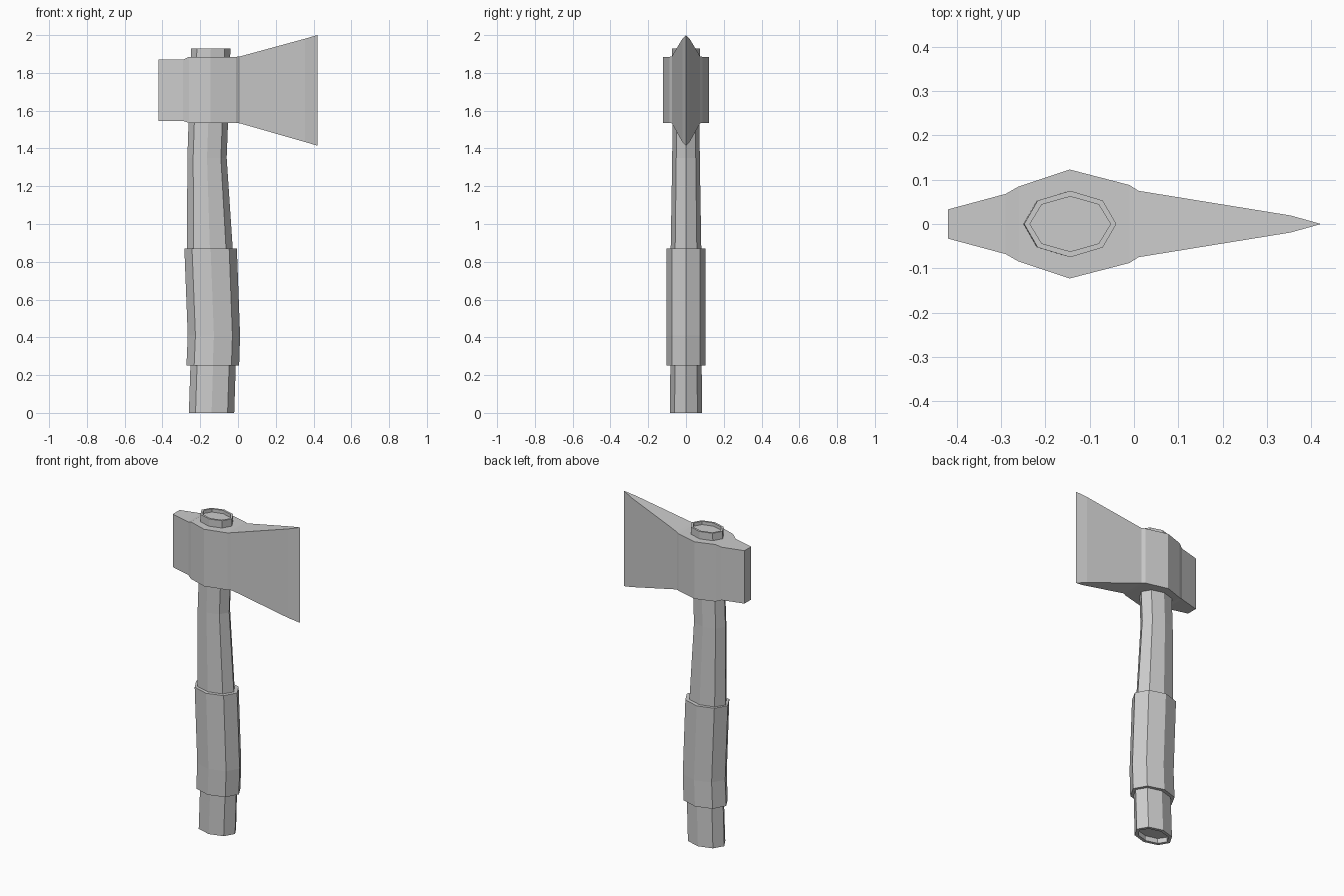
import bpy, bmesh, math

if "Cube" in bpy.data.objects:
    bpy.data.objects.remove(bpy.data.objects["Cube"])


def loft(name, rings):
    """Skin a list of closed rings, cap both ends, return the object."""
    bm = bmesh.new()
    loops = [[bm.verts.new(p) for p in ring] for ring in rings]
    n = len(loops[0])
    for a, b in zip(loops, loops[1:]):
        for i in range(n):
            j = (i + 1) % n
            bm.faces.new((a[i], a[j], b[j], b[i]))
    bm.faces.new(loops[0][::-1])
    bm.faces.new(loops[-1])
    bmesh.ops.remove_doubles(bm, verts=bm.verts, dist=1e-5)
    bmesh.ops.recalc_face_normals(bm, faces=bm.faces)
    mesh = bpy.data.meshes.new(name)
    bm.to_mesh(mesh)
    bm.free()
    obj = bpy.data.objects.new(name, mesh)
    bpy.context.collection.objects.link(obj)
    return obj


def octagon(z, x0, x1, ry, inset=0.0):
    """Eight-sided oval between x0 and x1, corners on the axes."""
    cx, rx = (x0 + x1) / 2, (x1 - x0) / 2 - inset
    return [(cx + rx * math.cos(i * math.pi / 4),
             (ry - inset) * math.sin(i * math.pi / 4), z) for i in range(8)]


# Curved wooden handle, with a shallow recess in each end
handle = [(0.0, -0.26, -0.02, 0.085), (0.25, -0.252, -0.012, 0.083),
          (0.42, -0.248, -0.008, 0.082), (0.87, -0.27, -0.028, 0.081),
          (1.35, -0.268, -0.06, 0.073), (1.53, -0.262, -0.053, 0.072),
          (1.93, -0.248, -0.04, 0.075)]
bottom, top = handle[0], handle[-1]
rings = [octagon(0.03, *bottom[1:], inset=0.02), octagon(0.0, *bottom[1:], inset=0.02)]
rings += [octagon(*s) for s in handle]
rings += [octagon(1.93, *top[1:], inset=0.013), octagon(1.91, *top[1:], inset=0.013)]
loft("handle", rings)

# Thicker grip sleeve
grip = [(0.25, -0.273, 0.006, 0.104), (0.41, -0.266, 0.011, 0.104),
        (0.87, -0.284, -0.006, 0.103)]
loft("grip", [octagon(*s) for s in grip])

# Head: rectangular sections (x, half thickness, low z, high z) from poll to edge
head = [(-0.42, 0.033, 1.545, 1.87), (-0.29, 0.068, 1.545, 1.87),
        (-0.26, 0.085, 1.535, 1.885), (-0.145, 0.123, 1.535, 1.885),
        (-0.01, 0.088, 1.535, 1.885), (0.01, 0.075, 1.533, 1.887),
        (0.355, 0.019, 1.434, 1.981), (0.42, 0.0005, 1.415, 2.0)]
loft("axe_head", [[(x, -t, lo), (x, t, lo), (x, t, hi), (x, -t, hi)]
                  for x, t, lo, hi in head])
